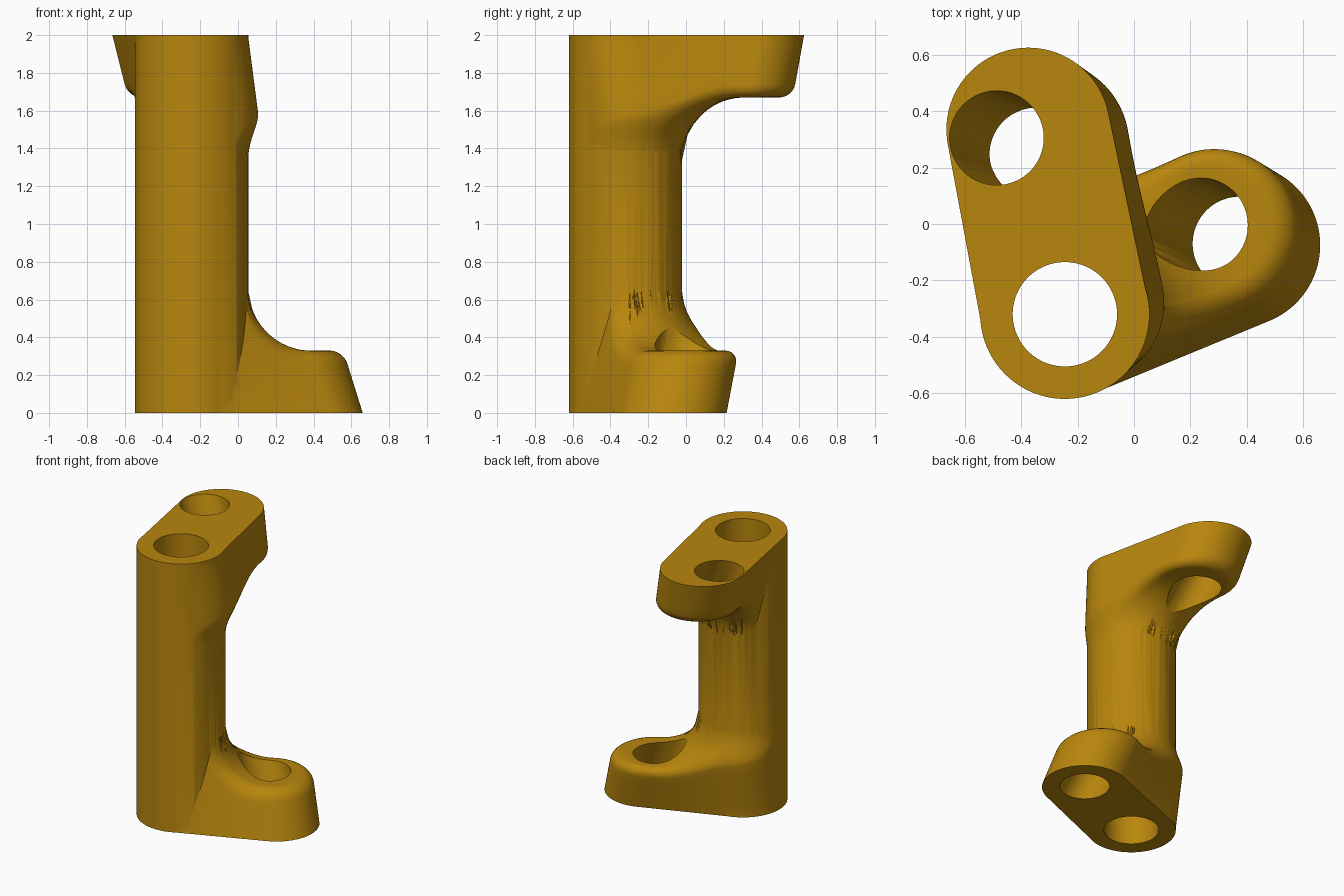
import bpy, bmesh, math
from mathutils import Vector

if "Cube" in bpy.data.objects:
    bpy.data.objects.remove(bpy.data.objects["Cube"])

AXIS = Vector((-0.245, -0.32))     # column axis
COL_R, LUG_R, HOLE_R = 0.30, 0.29, 0.167
FLAT, BLEND, EDGE = 0.33, 0.34, 0.07   # lug thickness, fillet radius, edge rounding

gold = bpy.data.materials.new("golden_ochre")
gold.diffuse_color = (0.479, 0.238, 0.004, 1)
gold.use_nodes = True
gold.node_tree.nodes["Principled BSDF"].inputs["Base Color"].default_value = gold.diffuse_color


def make_object(name, rings):
    """Closed triangulated solid lofted upwards through rings of equal length."""
    if rings[0][0][2] > rings[-1][0][2]:
        rings = rings[::-1]
    bm = bmesh.new()
    loops = [[bm.verts.new(p) for p in ring] for ring in rings]
    n = len(loops[0])
    for a, b in zip(loops, loops[1:]):
        for i in range(n):
            j = (i + 1) % n
            bm.faces.new((a[i], a[j], b[j], b[i]))
    bm.faces.new(loops[0][::-1])
    bm.faces.new(loops[-1])
    bmesh.ops.triangulate(bm, faces=bm.faces)
    mesh = bpy.data.meshes.new(name)
    bm.to_mesh(mesh)
    bm.free()
    mesh.materials.append(gold)
    obj = bpy.data.objects.new(name, mesh)
    bpy.context.collection.objects.link(obj)
    return obj


def cylinder(name, c0, c1, z0, z1, r, n=128):
    """Cylinder with level ends whose axis may lean."""
    return make_object(name, [
        [(c[0] + r * math.cos(2 * math.pi * i / n), c[1] + r * math.sin(2 * math.pi * i / n), z)
         for i in range(n)] for c, z in ((c0, z0), (c1, z1))])


def lug_height(p):
    """Flat lug face that sweeps up into the column."""
    d = max((p - AXIS).length - (COL_R - 0.003), 0)
    if d >= BLEND:
        return FLAT
    return FLAT + BLEND - math.sqrt(BLEND ** 2 - (BLEND - d) ** 2)


def outline(far, far_shift, near_shift, z):
    """Two-circle outline at height z: list of (point, outward normal)."""
    a, b = AXIS + near_shift * z, far + far_shift * z
    ra, rb = COL_R - 0.002, LUG_R
    d = b - a
    alpha, beta = math.atan2(d.y, d.x), math.acos((ra - rb) / d.length)

    def arc(c, r, t0, t1, n):
        out = []
        for i in range(n + 1):
            t = t0 + (t1 - t0) * i / n
            nrm = Vector((math.cos(t), math.sin(t)))
            out.append((c + nrm * r, nrm))
        return out

    def side(p, q, n=20):
        return [(p[0].lerp(q[0], i / n), p[1]) for i in range(1, n)]

    far_arc = arc(b, rb, alpha - beta, alpha + beta, 48)
    near_arc = arc(a, ra, alpha + beta, alpha - beta + 2 * math.pi, 48)
    return far_arc + side(far_arc[-1], near_arc[0]) + near_arc + side(near_arc[-1], far_arc[0])


def make_lug(name, far, far_shift, near_shift, flip):
    levels = 268
    table = [outline(far, far_shift, near_shift, (FLAT + BLEND) * k / levels)
             for k in range(levels + 1)]
    n = len(table[0])

    def at(i, z):
        f = min(max(z / (FLAT + BLEND), 0), 1) * levels
        k = min(int(f), levels - 1)
        (p, m), (q, _) = table[k][i], table[k + 1][i]
        return p.lerp(q, f - k), m

    def rounded(i, phi):
        """Point on the rounded rim, found by bisection."""
        inset, drop = EDGE * (1 - math.cos(phi)), EDGE * (1 - math.sin(phi))
        lo, hi = 0.0, FLAT + BLEND
        for _ in range(22):
            z = (lo + hi) / 2
            p, m = at(i, z)
            if z < lug_height(p - m * inset) - drop:
                lo = z
            else:
                hi = z
        p, m = at(i, lo)
        return p - m * inset, lo

    rim = [[rounded(i, math.pi / 2 * k / 6) for i in range(n)] for k in range(7)]
    rings = []
    # drafted wall
    for k in range(5):
        ring = []
        for i in range(n):
            z = rim[0][i][1] * k / 5
            ring.append((*at(i, z)[0], z))
        rings.append(ring)
    # rounded rim
    for ring in rim:
        rings.append([(*p, z) for p, z in ring])
    # face running in to the column
    for k in range(1, 25):
        ring = []
        for p, _ in rim[-1]:
            q = p.lerp(AXIS, 0.95 * k / 24)
            ring.append((*q, lug_height(q)))
        rings.append(ring)
    if flip:   # turn the lug over, keeping the winding outward
        rings = [[(x, y, 2 - z) for x, y, z in ring] for ring in rings]
    return make_object(name, rings)


def boolean(target, other, mode):
    mod = target.modifiers.new(mode.lower(), 'BOOLEAN')
    mod.operation, mod.solver, mod.object = mode, 'MANIFOLD', other
    bpy.context.view_layer.update()
    result = bpy.data.meshes.new_from_object(
        target.evaluated_get(bpy.context.evaluated_depsgraph_get()))
    target.modifiers.clear()
    target.data = result
    bpy.data.objects.remove(other)


# Column with a lug at each end
body = cylinder("linkage_body", AXIS, AXIS, 0, 2, COL_R)
lower = make_lug("lower_lug", Vector((0.37, -0.075)), Vector((-0.31, 0.19)),
                 Vector((0.0, 0.18)), False)
upper = make_lug("upper_lug", Vector((-0.375, 0.335)), Vector((0.25, -0.18)),
                 Vector((0.13, 0.11)), True)
boolean(body, lower, 'UNION')
boolean(body, upper, 'UNION')

# Straight bore and the two leaning pin holes
boolean(body, cylinder("bore", AXIS, AXIS, -0.1, 2.1, 0.185), 'DIFFERENCE')
for start, lean, flip in ((Vector((0.375, -0.07)), Vector((-0.42, 0.20)), False),
                          (Vector((-0.487, 0.305)), Vector((0.43, -0.18)), True)):
    z0, z1 = -0.1, 0.7
    ends = (2 - z0, 2 - z1) if flip else (z0, z1)
    boolean(body, cylinder("pin_hole", start + lean * z0, start + lean * z1, *ends, HOLE_R),
            'DIFFERENCE')

bpy.ops.object.select_all(action='DESELECT')
body.select_set(True)
bpy.context.view_layer.objects.active = body
bpy.ops.object.shade_smooth_by_angle(angle=math.radians(30))
